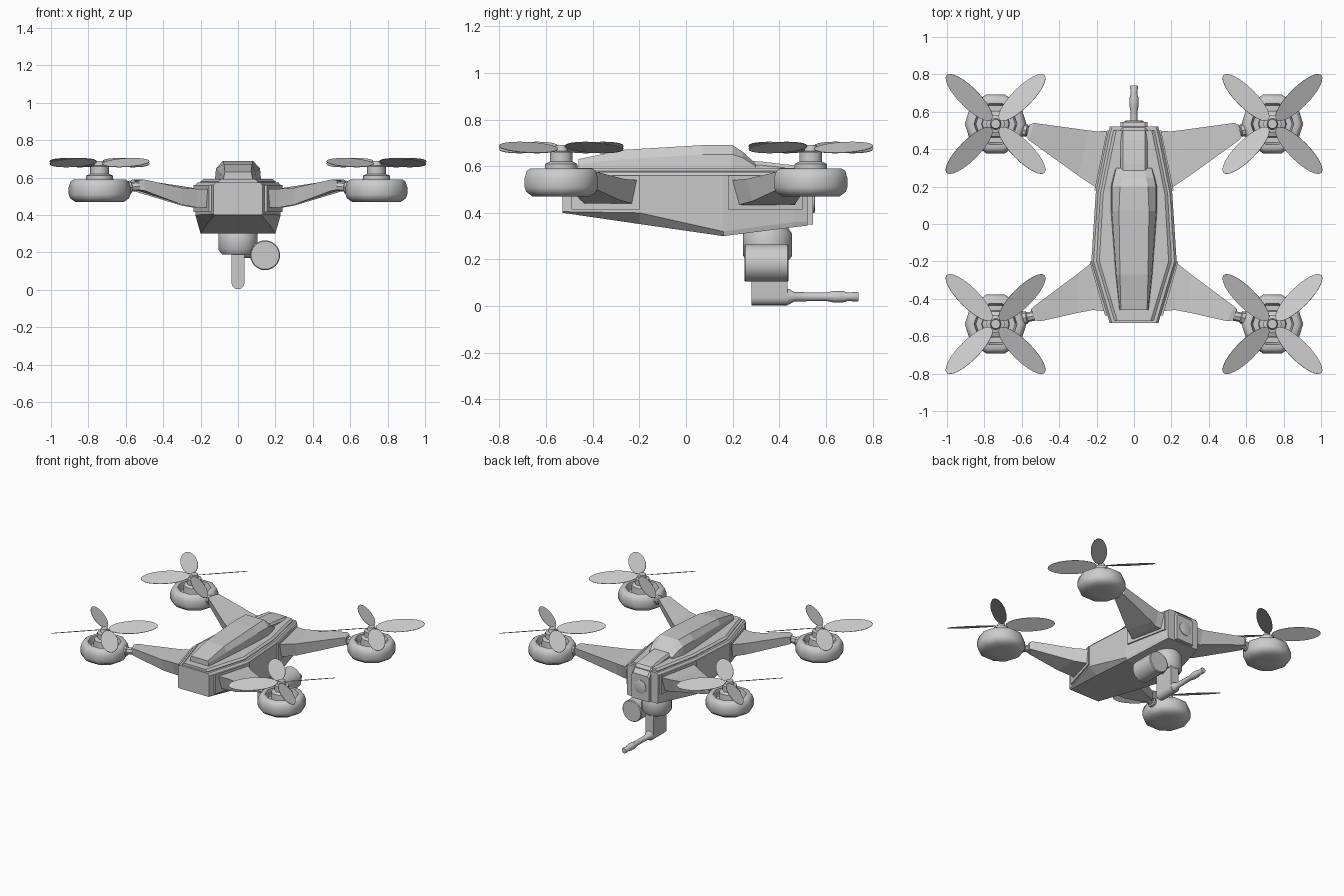
import bpy, bmesh, math
from mathutils import Vector, Matrix

grey = bpy.data.materials.new("light grey")
grey.diffuse_color = (0.6, 0.6, 0.6, 1)


def loft(name, rings, smooth=0):
    """Skin closed rings of points and cap both ends."""
    bm = bmesh.new()
    vs = [[bm.verts.new(p) for p in r] for r in rings]
    n = len(vs[0])
    for a, b in zip(vs, vs[1:]):
        for i in range(n):
            j = (i + 1) % n
            bm.faces.new((a[i], a[j], b[j], b[i]))
    bm.faces.new(vs[0])
    bm.faces.new(vs[-1])
    bmesh.ops.recalc_face_normals(bm, faces=bm.faces)
    me = bpy.data.meshes.new(name)
    bm.to_mesh(me)
    bm.free()
    me.materials.append(grey)
    if smooth:
        me.shade_smooth()
        me.set_sharp_from_angle(angle=math.radians(smooth))
    ob = bpy.data.objects.new(name, me)
    bpy.context.collection.objects.link(ob)
    return ob


def lathe(name, profile, n, origin, axis="Z", smooth=40):
    """Turn a (radius, height) profile around an axis through origin."""
    rings = []
    for r, h in profile:
        ring = []
        for i in range(n):
            a = 2 * math.pi * i / n
            c, s = r * math.cos(a), r * math.sin(a)
            p = {"Z": (c, s, h), "Y": (c, h, s), "X": (h, c, s)}[axis]
            ring.append(Vector(p) + Vector(origin))
        rings.append(ring)
    return loft(name, rings, smooth)


def sym(y, half):
    """Cross-section at y mirrored over x, from (x, z) points going up."""
    return [(x, y, z) for x, z in half] + [(-x, y, z) for x, z in reversed(half)]


# Hull with keel: y, bottom half width, bottom z, side half width, side z
loft("hull", [sym(y, [(b, bz), (w, sz), (w, 0.56), (w - 0.012, 0.575)])
              for y, b, bz, w, sz in [
    (-0.53, 0.125, 0.40, 0.13, 0.405), (-0.2, 0.165, 0.352, 0.228, 0.40),
    (0.16, 0.20, 0.30, 0.205, 0.32), (0.46, 0.14, 0.338, 0.145, 0.36),
    (0.52, 0.125, 0.345, 0.13, 0.36)]])

# Stepped deck
loft("deck", [sym(y, [(w, 0.56), (w, 0.58), (w - 0.015, 0.592)])
              for y, w in [(-0.515, 0.105), (-0.2, 0.20), (0.16, 0.18), (0.5, 0.11)]])

# Canopy: y, base half width, shoulder z, top half width, top z
loft("canopy", [sym(y, [(b, 0.57), (b * 0.94, sz), (t, tz)])
                for y, b, sz, t, tz in [
    (-0.46, 0.08, 0.61, 0.07, 0.63), (-0.27, 0.10, 0.63, 0.075, 0.67),
    (0.07, 0.125, 0.65, 0.08, 0.69), (0.2, 0.125, 0.65, 0.075, 0.69),
    (0.245, 0.115, 0.635, 0.065, 0.66), (0.30, 0.10, 0.60, 0.06, 0.61)]])

# Rear housing with round lens
loft("rear_housing", [sym(y, [(0.072, z0), (0.072, z1 - 0.015), (0.06, z1)])
                      for y, z0, z1 in [(0.22, 0.5, 0.625), (0.32, 0.5, 0.62),
                                        (0.45, 0.35, 0.605), (0.50, 0.35, 0.595),
                                        (0.545, 0.35, 0.54)]])
lathe("rear_lens", [(0.05, 0.53), (0.05, 0.55), (0.042, 0.553)], 20, (0, 0, 0.45), "Y")

# Turret under the tail
lathe("turret_base", [(0.085, 0.34), (0.105, 0.31), (0.105, 0.215), (0.085, 0.19)],
      20, (0, 0.35, 0))
lathe("sensor_axle", [(0.04, 0.0), (0.04, 0.12)], 16, (0, 0.35, 0.21), "X")
lathe("sensor_pod", [(0.075, 0.25), (0.08, 0.255), (0.08, 0.435), (0.075, 0.44)],
      24, (0.145, 0, 0.185), "Y")

# Gun mount with a rounded underside, and barrel
mount = [(0.035, 0.21), (-0.035, 0.21)] + [
    (0.035 * math.cos(a), 0.038 + 0.035 * math.sin(a))
    for a in [math.pi + math.pi * i / 8 for i in range(9)]]
loft("gun_mount", [[(x, y, z) for x, z in mount] for y in (0.28, 0.435)], 35)
lathe("gun_barrel", [(0.034, 0.42), (0.034, 0.44), (0.02, 0.465), (0.018, 0.60),
                     (0.025, 0.635), (0.025, 0.67), (0.018, 0.695), (0.021, 0.735),
                     (0.018, 0.74)], 12, (0, 0, 0.04), "Y")

# Arm sections: front (x, y), back (x, y), top z, bottom z
ARMS = {
    "front": [((0.10, -0.47), (0.10, -0.19), 0.54, 0.44),
              ((0.22, -0.46), (0.225, -0.205), 0.54, 0.44),
              ((0.30, -0.475), (0.30, -0.265), 0.545, 0.455),
              ((0.50, -0.52), (0.535, -0.44), 0.59, 0.53),
              ((0.53, -0.515), (0.55, -0.455), 0.585, 0.535)],
    "rear": [((0.10, 0.19), (0.10, 0.50), 0.54, 0.43),
             ((0.21, 0.20), (0.20, 0.495), 0.54, 0.435),
             ((0.30, 0.26), (0.24, 0.50), 0.545, 0.45),
             ((0.565, 0.45), (0.535, 0.54), 0.59, 0.53),
             ((0.575, 0.465), (0.56, 0.53), 0.585, 0.535)]}
SOCKETS = {"front": [(-0.49, 0.155), (-0.20, 0.237)], "rear": [(0.18, 0.212), (0.50, 0.145)]}
MOTOR = [(0.05, 0.47), (0.13, 0.47), (0.158, 0.49), (0.165, 0.51), (0.165, 0.55),
         (0.155, 0.58), (0.14, 0.59), (0.115, 0.59), (0.105, 0.54), (0.076, 0.54),
         (0.072, 0.61), (0.05, 0.62), (0.05, 0.66), (0.03, 0.665), (0.025, 0.69)]

for end, ysign in (("front", -1), ("rear", 1)):
    for side, s in (("right", 1), ("left", -1)):
        tag = f"{end}_{side}"
        # Tapered arm, slightly narrower below
        rings = []
        for (fx, fy), (bx, by), t, b in ARMS[end]:
            d = 0.1 * (by - fy)
            rings.append([(s * fx, fy, t), (s * bx, by, t),
                          (s * bx, by - d, b), (s * fx, fy + d, b)])
        loft(f"arm_{tag}", rings)
        # Raised socket around the arm root
        loft(f"arm_socket_{tag}", [[(s * (x - 0.05), y, 0.415), (s * x, y, 0.415),
                                    (s * x, y, 0.56), (s * (x - 0.05), y, 0.56)]
                                   for y, x in SOCKETS[end]])
        # Motor pod and the neck joining it to the arm
        mx, my = s * 0.74, ysign * 0.535
        lathe(f"motor_{tag}", MOTOR, 10, (mx, my, 0))
        root = Vector((s * 0.53, ysign * 0.49, 0.555))
        out = Vector((mx, my, 0.53)) - root
        m = Matrix.Translation(root) @ out.to_track_quat("Z", "Y").to_matrix().to_4x4()
        neck = lathe(f"motor_neck_{tag}", [(0.026, 0), (0.026, 0.04), (0.034, 0.045),
                                           (0.034, 0.07), (0.026, 0.075), (0.026, 0.11)],
                     8, (0, 0, 0))
        neck.matrix_world = m
        # Four pitched elliptical blades; diagonal rotors turn the same way
        turn = -s * ysign
        for k in range(4):
            a = math.radians(45 + 90 * k)
            ring = [(0.20 + 0.17 * math.cos(2 * math.pi * i / 24),
                     0.058 * math.sin(2 * math.pi * i / 24)) for i in range(24)]
            blade = loft(f"blade_{tag}_{k + 1}",
                         [[(x, y, z) for x, y in ring] for z in (-0.0015, 0.0015)])
            blade.matrix_world = (Matrix.Translation((mx, my, 0.68))
                                  @ Matrix.Rotation(a, 4, "Z")
                                  @ Matrix.Rotation(-turn * math.radians(24), 4, "X"))
